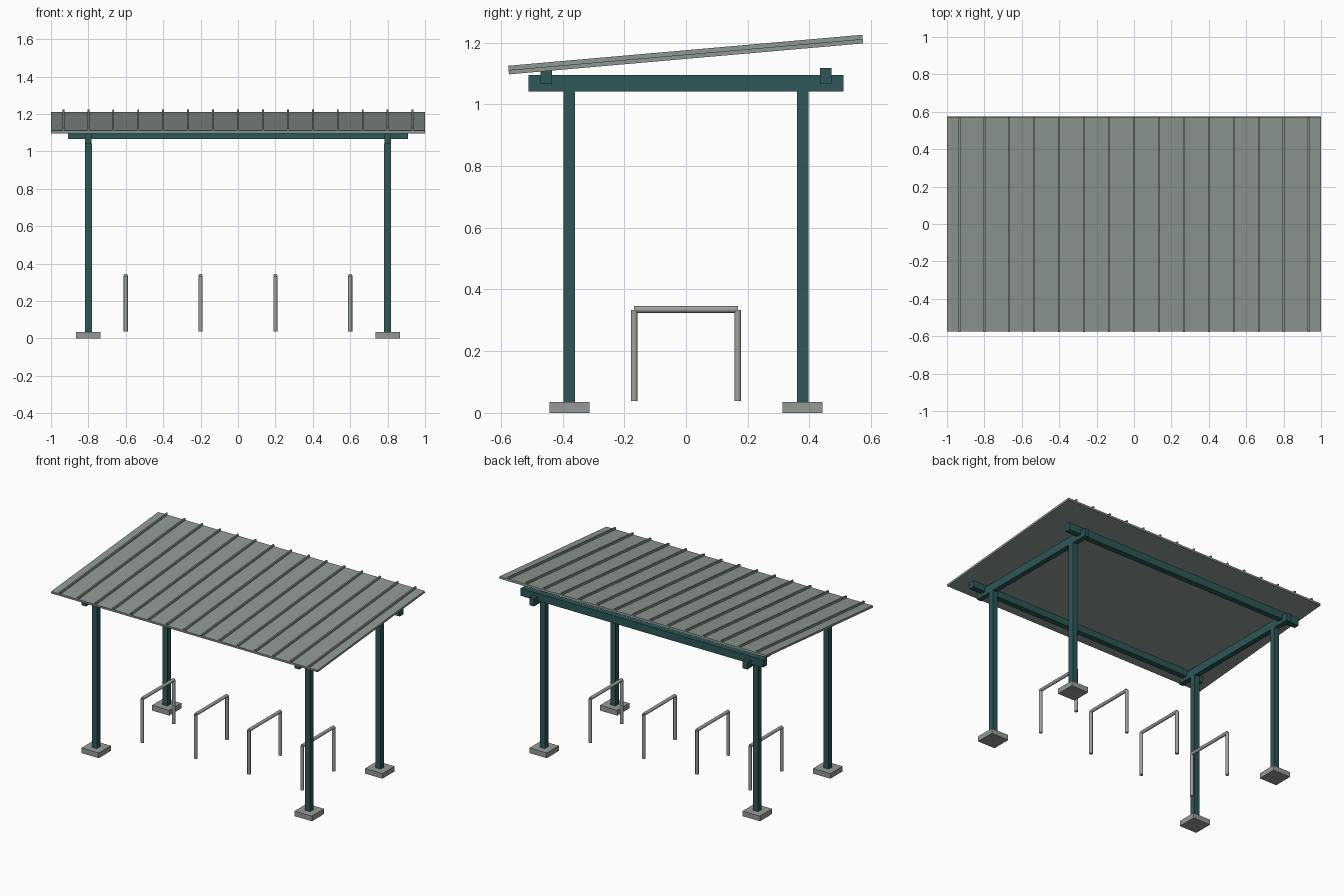
import bpy, math
from mathutils import Matrix

if "Cube" in bpy.data.objects:
    bpy.data.objects.remove(bpy.data.objects["Cube"])


def material(name, rgb):
    m = bpy.data.materials.new(name)
    m.diffuse_color = (*rgb, 1)
    m.use_nodes = True
    m.node_tree.nodes["Principled BSDF"].inputs["Base Color"].default_value = m.diffuse_color
    return m


TEAL = material("teal painted steel", (0.026, 0.096, 0.096))
ROOF = material("grey green roofing", (0.27, 0.315, 0.29))
CONCRETE = material("concrete", (0.30, 0.33, 0.31))
STEEL = material("galvanised steel", (0.34, 0.37, 0.35))


def finish(name, mat):
    o = bpy.context.object
    o.name = name
    o.data.materials.append(mat)
    return o


def box(name, lo, hi, mat):
    bpy.ops.mesh.primitive_cube_add(size=1)
    o = finish(name, mat)
    size = [b - a for a, b in zip(lo, hi)]
    mid = [(a + b) / 2 for a, b in zip(lo, hi)]
    o.data.transform(Matrix.Translation(mid) @ Matrix.Diagonal((*size, 1)))
    return o


def tube(name, loc, length, rot=(0, 0, 0)):
    bpy.ops.mesh.primitive_cylinder_add(vertices=12, radius=0.011, depth=length,
                                        location=loc, rotation=rot)
    o = finish(name, STEEL)
    bpy.ops.object.shade_smooth_by_angle(angle=math.radians(40))
    return o


# Footings and posts
for x in (-0.8, 0.8):
    for y in (-0.378, 0.378):
        box("footing", (x - 0.065, y - 0.065, 0), (x + 0.065, y + 0.065, 0.035), CONCRETE)
        box("post", (x - 0.019, y - 0.019, 0.035), (x + 0.019, y + 0.019, 1.042), TEAL)

# Side beams on the posts, with long beams crossing them
for s in (-1, 1):
    x, y = 0.8 * s, 0.453 * s
    box("side_beam", (x - 0.017, -0.51, 1.042), (x + 0.017, 0.51, 1.095), TEAL)
    box("long_beam", (-0.91, y - 0.019, 1.066), (0.91, y + 0.019, 1.117), TEAL)

# Sloped roof: abutting panels, each with a standing rib
slope = Matrix.Translation((0, 0, 1.147)) @ Matrix.Rotation(math.radians(5), 4, 'X')
half = 0.576
width = 2 / 15
for i in range(15):
    x = (i - 7) * width
    for part in (
        box("roof_panel", (x - width / 2, -half, 0), (x + width / 2, half, 0.014), ROOF),
        box("roof_rib", (x - 0.005, -half, 0.014), (x + 0.005, half, 0.028), ROOF),
    ):
        part.matrix_world = slope

# Bike hoops
for x in (-0.6, -0.2, 0.2, 0.6):
    for y in (-0.168, 0.168):
        tube("hoop_leg", (x, y, 0.186), 0.296)
    tube("hoop_rail", (x, 0, 0.335), 0.336, (math.pi / 2, 0, 0))
